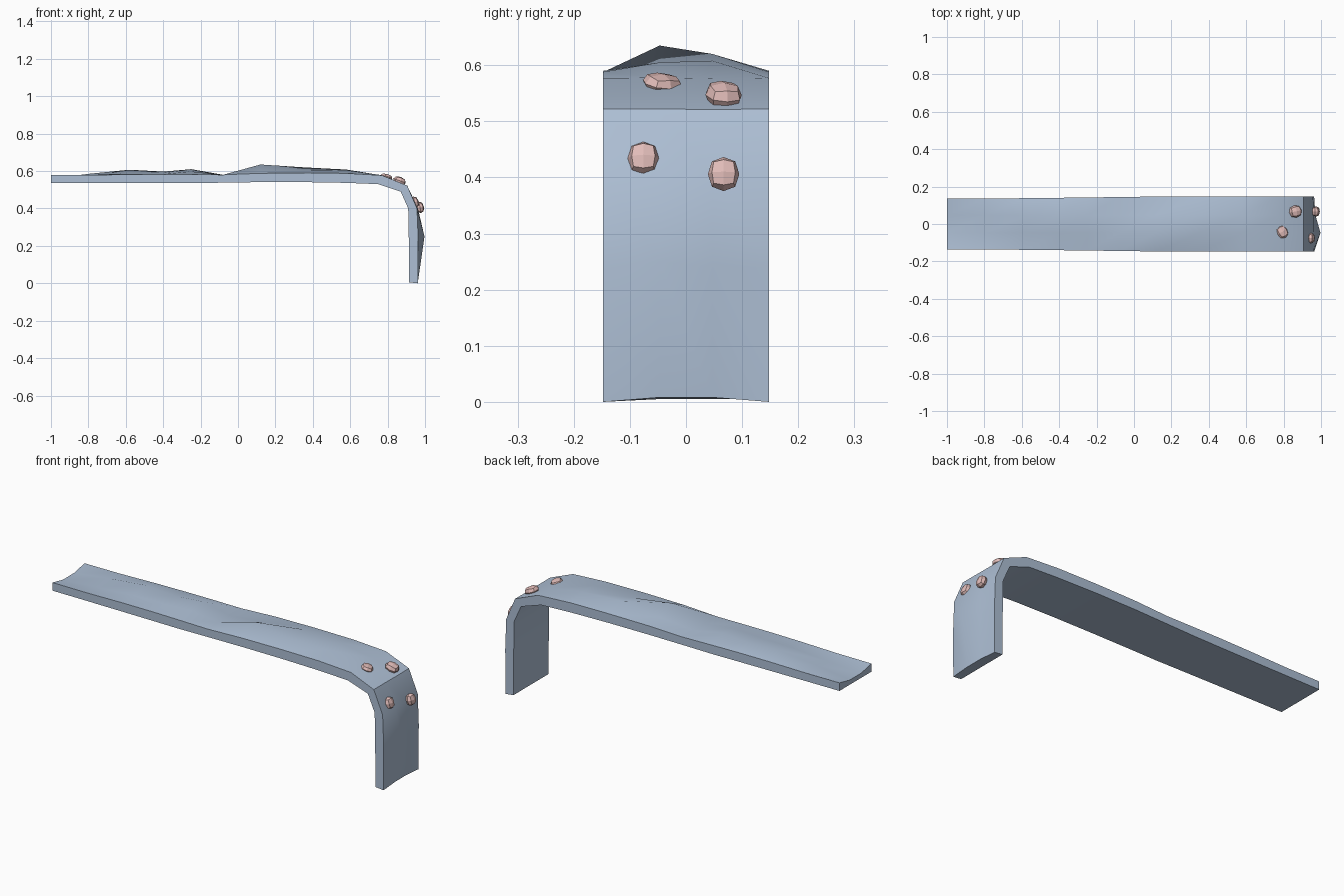
import bpy, bmesh, math
from mathutils import Vector, Matrix, Euler

if "Cube" in bpy.data.objects:
    bpy.data.objects.remove(bpy.data.objects["Cube"])


def material(name, color):
    m = bpy.data.materials.new(name)
    m.diffuse_color = color
    m.use_nodes = True
    m.node_tree.nodes["Principled BSDF"].inputs["Base Color"].default_value = m.diffuse_color
    return m


def add_object(name, bm, mat):
    bmesh.ops.recalc_face_normals(bm, faces=bm.faces[:])
    me = bpy.data.meshes.new(name)
    bm.to_mesh(me)
    bm.free()
    me.materials.append(mat)
    ob = bpy.data.objects.new(name, me)
    bpy.context.collection.objects.link(ob)
    return ob


blue = material("slab_blue", (0.42, 0.52, 0.66, 1))
pink = material("pebble_pink", (0.75, 0.5, 0.48, 1))

# Ledge stations: x, inner z, edge z, front ridge z, back ridge z, half width
ledge = [
    (-1.00, .535, .578, .560, .560, .135),
    (-0.80, .535, .578, .572, .585, .136),
    (-0.58, .535, .582, .588, .607, .138),
    (-0.40, .535, .583, .590, .597, .140),
    (-0.25, .535, .582, .598, .610, .142),
    (-0.08, .538, .580, .578, .578, .144),
    (0.12, .541, .588, .635, .595, .147),
    (0.35, .541, .590, .602, .620, .148),
    (0.58, .537, .588, .605, .608, .148),
]
# Each section: inner point, outer edge, front ridge, back ridge (all x, z)
sections = [((x, zi), (x, e), (x, a), (x, b), w) for x, zi, e, a, b, w in ledge]
sections += [
    ((.75, .53), (.77, .577), (.77, .578), (.77, .576), .148),
    ((.87, .49), (.905, .522), (.905, .522), (.905, .521), .148),
    ((.91, .40), (.957, .40), (.962, .40), (.962, .40), .148),
    ((.913, .24), (.963, .24), (.997, .25), (.970, .24), .148),
    ((.915, .005), (.962, .0), (.962, .008), (.962, .008), .148),
]

# Bent slab skinned over the sections
bm = bmesh.new()
rings = []
for inner, edge, ra, rb, w in sections:
    pts = [(edge, -w), (ra, -.047), (rb, .047), (edge, w),
           (inner, w), (inner, .047), (inner, -.047), (inner, -w)]
    rings.append([bm.verts.new((p[0], y, p[1])) for p, y in pts])
for r, s in zip(rings, rings[1:]):
    for i in range(8):
        j = (i + 1) % 8
        bm.faces.new((r[i], r[j], s[j], s[i]))
for r in (rings[0], rings[-1]):
    for i in range(3):
        bm.faces.new((r[i], r[i + 1], r[6 - i], r[7 - i]))
slab = add_object("bent_slab", bm, blue)
bpy.context.view_layer.objects.active = slab
slab.select_set(True)
bpy.ops.object.shade_smooth_by_angle(angle=math.radians(30))

# Faceted pebbles: centre, half sizes, rotation in degrees
pebbles = [
    ((.792, -.042, .567), (.031, .036, .018), (0, 18, 32)),
    ((.863, .067, .547), (.036, .033, .023), (0, 20, 12)),
    ((.945, -.076, .434), (.021, .028, .031), (0, -18, 0)),
    ((.973, .067, .406), (.021, .028, .031), (0, -12, 0)),
]
for n, (loc, size, rot) in enumerate(pebbles, 1):
    bm = bmesh.new()
    bmesh.ops.create_cube(bm, size=2)
    bmesh.ops.subdivide_edges(bm, edges=bm.edges[:], cuts=1, use_grid_fill=True)
    for v in bm.verts:
        d = v.co.normalized()
        v.co = d * (1 + .12 * (v.co.length - 1))
    turn = Euler([math.radians(a) for a in rot]).to_matrix().to_4x4()
    bm.transform(Matrix.Translation(Vector(loc)) @ turn @ Matrix.Diagonal((*size, 1)))
    add_object(f"pebble_{n}", bm, pink)
